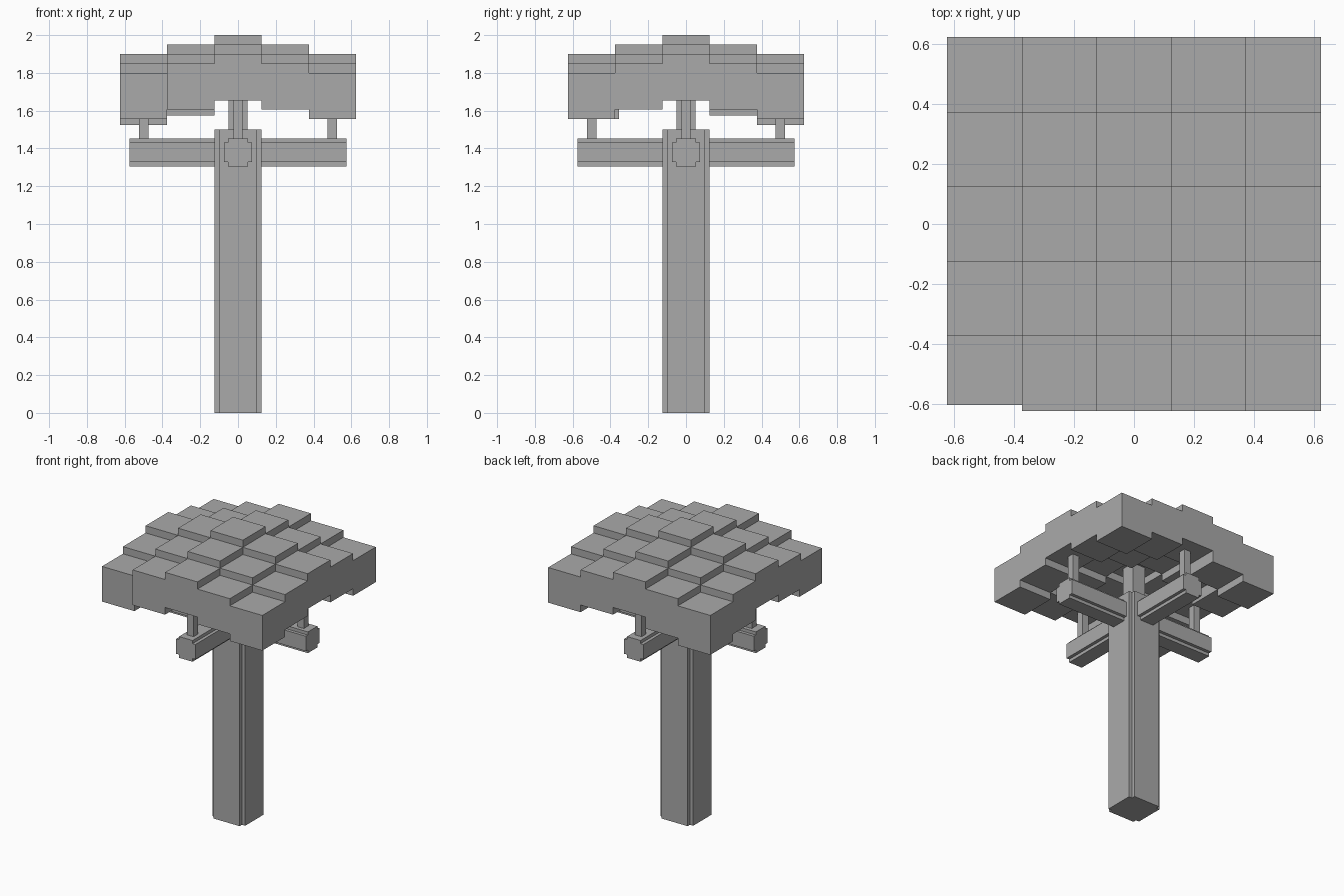
import bpy
import bmesh
from mathutils import Matrix, Vector
from math import pi

old = bpy.data.objects.get("Cube")
if old:
    bpy.data.objects.remove(old, do_unlink=True)

# Single plain grey for every part
grey = bpy.data.materials.new("plain_grey")
grey.use_nodes = True
colour = (0.4, 0.4, 0.4, 1)
grey.diffuse_color = colour
grey.node_tree.nodes["Principled BSDF"].inputs["Base Color"].default_value = colour


def finish(name, bm):
    bmesh.ops.recalc_face_normals(bm, faces=bm.faces)
    mesh = bpy.data.meshes.new(name)
    bm.to_mesh(mesh)
    bm.free()
    mesh.materials.append(grey)
    obj = bpy.data.objects.new(name, mesh)
    bpy.context.collection.objects.link(obj)
    return obj


def add_box(bm, x, y, half, bottom, top):
    size = Matrix.Diagonal((2 * half, 2 * half, top - bottom, 1))
    place = Matrix.Translation((x, y, (bottom + top) / 2))
    bmesh.ops.create_cube(bm, size=1, matrix=place @ size)


def notched_bar(name, half, inner, length, matrix):
    """Square bar with a small square notch along each long edge."""
    bm = bmesh.new()
    ring = []
    for sx, sy in ((1, 1), (-1, 1), (-1, -1), (1, -1)):
        corner = [(half, inner), (inner, inner), (inner, half)]
        if sx * sy < 0:
            corner.reverse()
        ring += [bm.verts.new((sx * a, sy * b, 0)) for a, b in corner]
    face = bm.faces.new(ring)
    new = bmesh.ops.extrude_face_region(bm, geom=[face])["geom"]
    verts = [v for v in new if isinstance(v, bmesh.types.BMVert)]
    bmesh.ops.translate(bm, verts=verts, vec=Vector((0, 0, length)))
    bm.transform(matrix)
    return finish(name, bm)


# Trunk
notched_bar("trunk", 0.125, 0.1, 1.5, Matrix.Identity(4))

# Four branches with upright twigs
for i, side in enumerate(("left", "back", "right", "front")):
    turn = Matrix.Rotation(i * pi / 2, 4, "Z")
    lift = Matrix.Translation((0.1, 0, 1.379))
    lay = Matrix.Rotation(pi / 2, 4, "Y")
    notched_bar(side + "_branch", 0.074, 0.052, 0.475, turn @ lift @ lay)
    bm = bmesh.new()
    add_box(bm, 0.5, 0, 0.025, 1.45, 1.66)
    bm.transform(turn)
    finish(side + "_twig", bm)

# Centre post
bm = bmesh.new()
add_box(bm, 0, 0, 0.05, 1.5, 1.76)
finish("centre_post", bm)

# Stepped leaf canopy; back right blocks hang lower, front right one is nudged
bm = bmesh.new()
for i in range(-2, 3):
    for j in range(-2, 3):
        top = 2 - 0.05 * (abs(i) + abs(j))
        thick = 0.275 if (i, j) in ((-2, 2), (-1, 2), (-2, 1)) else 0.245
        nudge = 0.02 if (i, j) == (-2, -2) else 0
        add_box(bm, i * 0.25, j * 0.25 + nudge, 0.125, top - thick, top)
finish("leaf_canopy", bm)
